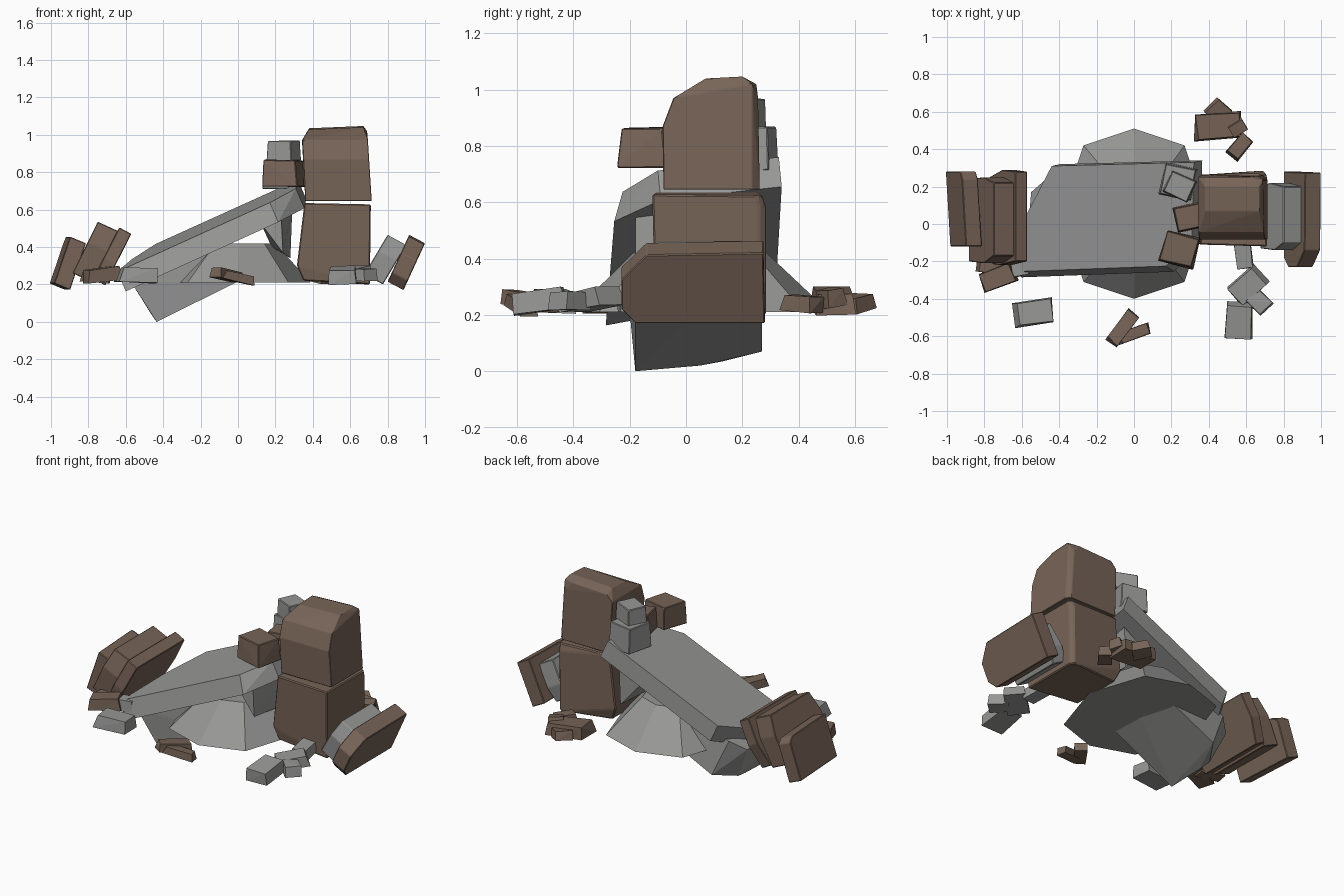
import bpy, bmesh, math, random
from mathutils import Vector, Euler

if "Cube" in bpy.data.objects:
    bpy.data.objects.remove(bpy.data.objects["Cube"])

random.seed(4)


def material(name, rgb):
    m = bpy.data.materials.new(name)
    m.diffuse_color = (*rgb, 1)
    m.use_nodes = True
    m.node_tree.nodes["Principled BSDF"].inputs["Base Color"].default_value = m.diffuse_color
    return m


GREY = material("grey_stone", (0.31, 0.31, 0.305))
BROWN = material("brown_stone", (0.185, 0.127, 0.096))


def hull(name, mat, pts, bevel=0.0):
    """Flat-faced convex stone around the given points."""
    bm = bmesh.new()
    for p in pts:
        bm.verts.new(p)
    res = bmesh.ops.convex_hull(bm, input=bm.verts[:])
    junk = {g for g in res["geom_interior"] + res["geom_unused"]
            if isinstance(g, bmesh.types.BMVert)}
    if junk:
        bmesh.ops.delete(bm, geom=list(junk), context='VERTS')
    bmesh.ops.dissolve_limit(bm, angle_limit=math.radians(4),
                             verts=bm.verts[:], edges=bm.edges[:])
    if bevel:
        bmesh.ops.bevel(bm, geom=bm.edges[:], offset=bevel, segments=1,
                        affect='EDGES', clamp_overlap=True)
    bmesh.ops.recalc_face_normals(bm, faces=bm.faces[:])
    me = bpy.data.meshes.new(name)
    bm.to_mesh(me)
    bm.free()
    me.materials.append(mat)
    ob = bpy.data.objects.new(name, me)
    bpy.context.collection.objects.link(ob)
    return ob


def chunk(name, mat, loc, size, rot=(0, 0, 0), taper=0.85, jitter=0.08, bevel=0.0):
    """Rough tapered block; rot in degrees."""
    r = Euler([math.radians(a) for a in rot]).to_matrix()
    pts = []
    for sx in (-1, 1):
        for sy in (-1, 1):
            for sz in (-1, 1):
                t = taper if sz > 0 else 1
                c = [s * d / 2 * (1 - random.random() * jitter)
                     for s, d in zip((sx * t, sy * t, sz), size)]
                pts.append(Vector(loc) + r @ Vector(c))
    return hull(name, mat, pts, bevel)


def leaning(name, mat, foot, head, thick, outline, skew=0.0, bevel=0.004):
    """Leaning slab: outline in (y, fraction from foot to head), thick is (dx, dz)."""
    pts = []
    for y, t in outline:
        x = foot[0] + (head[0] - foot[0]) * t + skew * y
        z = foot[1] + (head[1] - foot[1]) * t
        pts += [(x, y, z), (x + thick[0], y, z + thick[1])]
    return hull(name, mat, pts, bevel)


# Low octagonal mound
rim = [(0, .51), (.27, .42), (.39, .06), (.27, -.31),
       (0, -.4), (-.27, -.31), (-.39, .06), (-.27, .42)]
hull("mound", GREY, [(x, y, .21) for x, y in rim] +
     [(.01 + x * .48, .05 + (y - .055) * .52, .42) for x, y in rim])

# Large fallen slab, tilted up to the right, with a sloping front edge
top = [(-.645, -.255), (.17, -.225), (.31, -.1), (.32, .33), (-.44, .31), (-.57, .06)]
pts = []
for x, y in top:
    z = .3 + .45 * (x + .63) + .1 * y
    flare = -.03 if y < -.2 else .01
    pts += [(x, y, z), (x + .045, y + flare, z - .105)]
hull("fallen_slab", GREY, pts)

# Broken wedge holding up the slab
hull("slab_support", GREY, [(.12, -.18, .53), (.23, -.18, .58), (.24, -.18, .37),
                            (.28, .26, .34), (.14, .26, .5), (.29, .26, .6), (.18, 0, .4)])

# Sunken block under the low end of the slab
hull("sunken_block", GREY, [
    (-.435, -.18, 0), (-.45, .05, .02), (-.46, .13, .035), (-.37, .27, .07),
    (0, -.18, .215), (0, .05, .22), (-.02, .27, .24),
    (-.57, -.2, .21), (-.56, .05, .24), (-.55, .17, .24),
    (-.56, -.2, .27), (-.12, -.18, .4), (-.12, .24, .4), (-.47, .24, .3)])

# Standing pillar: lower block
hull("pillar_lower", BROWN, [
    (.355, -.11, .635), (.71, -.12, .628), (.71, .25, .625), (.69, .27, .625),
    (.355, .26, .635), (.315, -.1, .3), (.315, .26, .3), (.35, -.09, .22),
    (.35, .24, .22), (.705, -.11, .2), (.705, .26, .2), (.685, .285, .2),
    (.71, .26, .58), (.69, .285, .58)], .006)

# Standing pillar: upper block with a worn top and chipped corners
prof = [(-.08, .645), (-.083, .87), (-.045, .97), (.07, 1.04), (.2, 1.047)]
pts = [(.69, .235, 1.02), (.62, .25, 1.02), (.38, .25, 1.01),
       (.715, .235, .645), (.69, .262, .645), (.36, .262, .645),
       (.694, .235, .97), (.665, .256, .97), (.342, .25, .97), (.342, .07, .97)]
for y, z in prof:
    k = (z - .645) / .4
    x0, x1 = (.38, .67) if z > 1.0 else (.36 - .02 * k, .715 - .025 * k)
    pts += [(x0, y, z - (.012 if z > 1 else 0)), (x1, y, z)]
hull("pillar_upper", BROWN, pts, .006)

# Leaning slabs on the right
leaning("right_outer_slab", BROWN, (.885, .17), (1.0, .42), (-.085, .045),
        [(-.18, 0), (.28, 0), (.275, 1), (.02, 1), (-.14, .97), (-.23, .62), (-.23, .2)])
leaning("right_inner_slab", GREY, (.775, .2), (.9, .41), (-.1, .055),
        [(-.13, 0), (.2, 0), (.22, .4), (.2, 1), (-.1, 1), (-.14, .6)])

# Leaning slabs on the left
leaning("left_outer_slab", BROWN, (-.905, .17), (-.82, .42), (-.085, .035),
        [(-.12, 0), (.28, 0), (.28, .9), (.24, 1), (-.12, 1)], -.06)
leaning("left_middle_slab", BROWN, (-.775, .21), (-.64, .485), (-.11, .05),
        [(-.2, 0), (.24, 0), (.25, .6), (.22, 1), (-.17, 1), (-.21, .6)])
leaning("left_inner_slab", BROWN, (-.71, .195), (-.57, .47), (-.065, .035),
        [(-.21, 0), (.25, 0), (.29, .5), (.28, 1), (-.2, 1), (-.22, .4)])

# Small blocks stacked on the high end of the slab
chunk("ledge_brown_front", BROWN, (.245, -.135, .795), (.2, .18, .15), (0, 0, -15), .93, .12, .004)
chunk("ledge_brown_back", BROWN, (.29, .035, .79), (.15, .14, .14), (0, 0, 12), .93, .06, .004)
chunk("ledge_grey_lower", GREY, (.235, .225, .79), (.18, .18, .16), (0, 0, -12), .93, .06, .004)
chunk("ledge_grey_upper", GREY, (.245, .2, .915), (.15, .13, .11), (0, 0, -25), .95, .06, .004)

# Rubble: name, material, location, size, rotation
rubble = [
    ("back_brown_large", BROWN, (.45, .525, .25), (.27, .15, .08), (0, 6, 5)),
    ("back_brown_far", BROWN, (.45, .6, .24), (.12, .12, .06), (10, 0, 45)),
    ("back_brown_small", BROWN, (.565, .415, .24), (.15, .09, .06), (0, 5, 50)),
    ("back_brown_chip", BROWN, (.555, .515, .26), (.1, .08, .07), (10, 0, 30)),
    ("right_grey_large", GREY, (.56, -.52, .25), (.155, .22, .08), (8, 0, -3)),
    ("right_grey_middle", GREY, (.61, -.33, .255), (.21, .14, .07), (0, -8, 42)),
    ("right_grey_small", GREY, (.67, -.415, .25), (.13, .11, .07), (0, 0, -45)),
    ("right_grey_near", GREY, (.585, -.16, .25), (.1, .17, .07), (5, 0, 8)),
    ("front_brown_long", BROWN, (-.06, -.555, .25), (.23, .085, .06), (0, 8, 53)),
    ("front_brown_short", BROWN, (0, -.585, .235), (.2, .07, .05), (0, 12, 20)),
    ("left_grey_large", GREY, (-.535, -.475, .25), (.22, .14, .085), (0, 3, 8)),
    ("left_brown_large", BROWN, (-.73, -.285, .25), (.21, .12, .08), (0, -6, 22)),
    ("left_brown_small", BROWN, (-.76, -.23, .24), (.17, .08, .06), (0, 4, -10)),
    ("left_grey_small", GREY, (-.61, -.24, .25), (.1, .09, .08), (0, 0, 10)),
]
for n, m, loc, size, rot in rubble:
    chunk("rubble_" + n, m, loc, size, rot, .9, .16)
